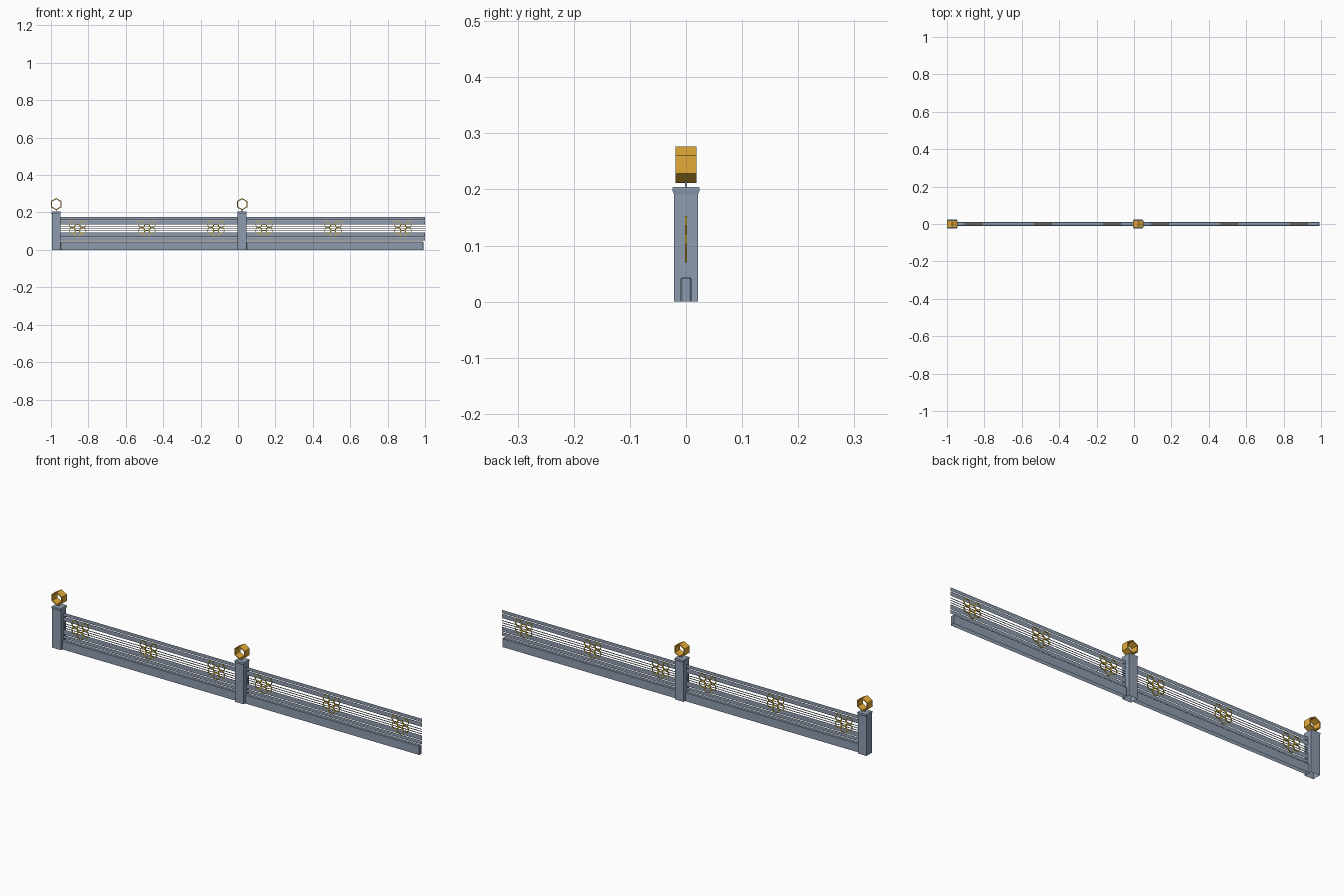
import bpy, bmesh, math

if "Cube" in bpy.data.objects:
    bpy.data.objects.remove(bpy.data.objects["Cube"])

def material(name, col):
    m = bpy.data.materials.new(name)
    m.diffuse_color = (*col, 1)
    m.use_nodes = True
    m.node_tree.nodes["Principled BSDF"].inputs["Base Color"].default_value = m.diffuse_color
    return m

STEEL = material("blue_grey", (0.27, 0.33, 0.43))
GOLD = material("gold", (0.78, 0.41, 0.04))
YELLOW = material("yellow_gold", (0.78, 0.50, 0.03))

def finish(name, bm, mat, recalc=True):
    if recalc:
        bmesh.ops.recalc_face_normals(bm, faces=bm.faces)
    me = bpy.data.meshes.new(name)
    bm.to_mesh(me)
    bm.free()
    me.materials.append(mat)
    ob = bpy.data.objects.new(name, me)
    bpy.context.collection.objects.link(ob)
    return ob

def box(name, x0, x1, hy, z0, z1, mat, bevel=0):
    # with a bevel: upper and upright edges are chamfered, underside is open
    bm = bmesh.new()
    bmesh.ops.create_cube(bm, size=1)
    for v in bm.verts:
        v.co = ((x0 + x1) / 2 + v.co.x * (x1 - x0), v.co.y * 2 * hy,
                (z0 + z1) / 2 + v.co.z * (z1 - z0))
    if bevel:
        edges = [e for e in bm.edges if max(v.co.z for v in e.verts) > z0 + 1e-5]
        bmesh.ops.bevel(bm, geom=edges, offset=bevel, segments=1, affect='EDGES')
        under = [f for f in bm.faces if f.calc_center_median().z < z0 + 1e-5]
        bmesh.ops.delete(bm, geom=under, context='FACES')
    return finish(name, bm, mat)

def strip(name, x0, x1, z0, z1):
    # flat sheet facing the front
    bm = bmesh.new()
    bm.faces.new([bm.verts.new((x, 0, z))
                  for x, z in ((x0, z0), (x1, z0), (x1, z1), (x0, z1))])
    return finish(name, bm, STEEL, False)

def post(name, cx):
    # square shaft with a flared cap, as stacked square sections, open underneath
    bm = bmesh.new()
    prev = None
    for hx, hy, z in [(.0235, .021, 0), (.0235, .021, .191), (.0245, .0243, .198),
                      (.0245, .0243, .202), (.0235, .0235, .204)]:
        ring = [bm.verts.new((cx + sx * hx, sy * hy, z))
                for sx, sy in ((-1, -1), (1, -1), (1, 1), (-1, 1))]
        if prev:
            for i in range(4):
                j = (i + 1) % 4
                bm.faces.new((prev[i], prev[j], ring[j], ring[i]))
        prev = ring
    bm.faces.new(prev)
    return finish(name, bm, STEEL)

def hex_ring(bm, cx, cz, r, wall, hy, turn):
    # hollow hexagonal frame whose axis runs along y
    rows = []
    for i in range(6):
        a = math.radians(60 * i + turn)
        rows.append([bm.verts.new((cx + q * math.cos(a), y, cz + q * math.sin(a)))
                     for q, y in ((r, -hy), (r, hy), (r - wall, hy), (r - wall, -hy))])
    for i in range(6):
        a, b = rows[i], rows[(i + 1) % 6]
        for k in range(4):
            n = (k + 1) % 4
            bm.faces.new((a[k], b[k], b[n], a[n]))

# posts with hexagonal finials on short pins
for side, cx in (("left", -0.972), ("middle", 0.022)):
    post(side + "_post", cx)
    box(side + "_finial_pin", cx - .002, cx + .002, .0015, .203, .215, STEEL)
    bm = bmesh.new()
    hex_ring(bm, cx, .2445, .0325, .006, .019, 30)
    finish(side + "_hexagon_finial", bm, GOLD)

# two bays: plinth, flat rail strips, honeycomb ornaments
strips = [(.160, .176), (.136, .157), (.122, .126), (.111, .115), (.100, .104),
          (.070, .094), (.050, .067)]
bays = [("left", -.949, -.001, -.001, (-.858, -.487, -.118)),
        ("right", .045, .993, 1.0, (.139, .508, .882))]
for side, x0, x1, xr, spots in bays:
    box(side + "_plinth", x0, x1, .010, 0, .044, STEEL, .003)
    for i, (z0, z1) in enumerate(strips):
        strip(f"{side}_rail_{i}", x0, xr, z0, z1)
    for i, x in enumerate(spots):
        bm = bmesh.new()
        r = .0192
        cells = [(0, 0)] + [(math.cos(math.radians(a)), math.sin(math.radians(a)))
                            for a in (30, 150, 210, 270, 330)]
        for u, w in cells:
            d = r * math.sqrt(3)
            hex_ring(bm, x + d * u, .1195 + d * w, r, .003, .0022, 0)
        finish(f"{side}_honeycomb_{i}", bm, YELLOW)
